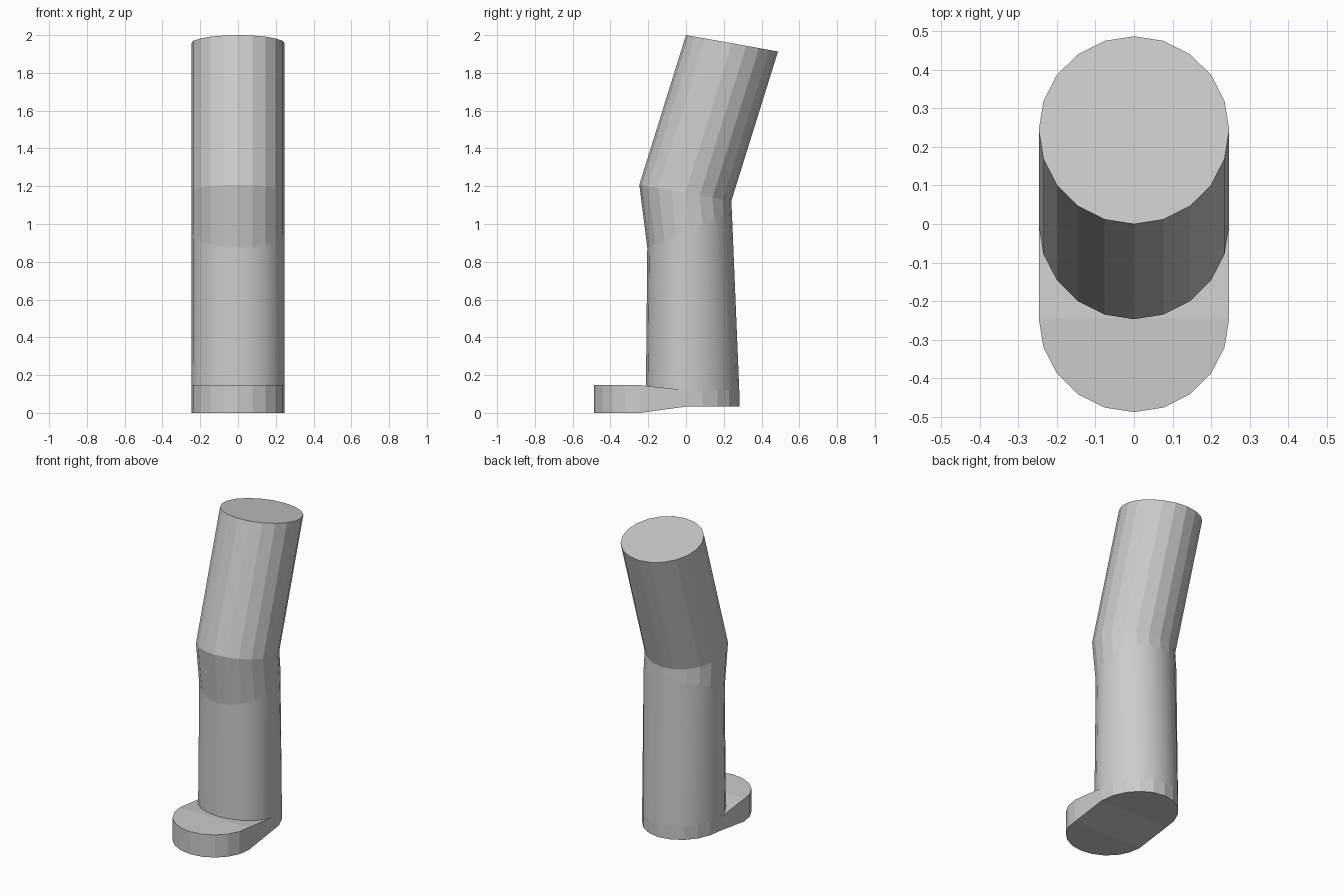
import bpy, bmesh
from math import sin, cos, pi

if "Cube" in bpy.data.objects:
    bpy.data.objects.remove(bpy.data.objects["Cube"])

N = 20      # sides around the limb
RX = 0.247  # half width everywhere


def make_object(name, bm):
    bmesh.ops.recalc_face_normals(bm, faces=bm.faces[:])
    mesh = bpy.data.meshes.new(name)
    bm.to_mesh(mesh)
    bm.free()
    obj = bpy.data.objects.new(name, mesh)
    bpy.context.collection.objects.link(obj)
    return obj


def ring(bm, front, mid, back):
    """Oval ring through (y, z) points at the front, sides and back."""
    verts = []
    for i in range(N):
        a = 2 * pi * i / N
        end, t = (back, sin(a)) if sin(a) > 0 else (front, -sin(a))
        y, z = (m + (e - m) * t for m, e in zip(mid, end))
        verts.append(bm.verts.new((RX * cos(a), y, z)))
    return verts


# Leg: bent thigh, knee wedge and smooth shin
bm = bmesh.new()
rings = [ring(bm, *r) for r in (
    ((0.0, 2.0), (0.244, 1.957), (0.487, 1.913)),
    ((-0.247, 1.208), (-0.003, 1.165), (0.24, 1.122)),
    ((-0.205, 0.875), (0.018, 0.968), (0.243, 1.06)),
    ((-0.212, 0.143), (0.0, 0.12), (0.282, 0.12)),
)]
bm.faces.new(rings[0])
for level, (upper, lower) in enumerate(zip(rings, rings[1:])):
    for i in range(N):
        j = (i + 1) % N
        face = bm.faces.new((upper[i], upper[j], lower[j], lower[i]))
        face.smooth = level == 2
make_object("leg", bm)

# Foot: thick round toe, sloped bridge and thinner round heel
bm = bmesh.new()


def half_disc(y, depth, z, direction):
    return [bm.verts.new((RX * cos(pi * i / 10), y + direction * depth * sin(pi * i / 10), z))
            for i in range(11)]


toe_top = half_disc(-0.245, 0.243, 0.147, -1)
toe_bottom = half_disc(-0.245, 0.243, 0.0, -1)
heel_top = half_disc(0.0, 0.282, 0.12, 1)
heel_bottom = half_disc(0.0, 0.282, 0.033, 1)
for disc in (toe_top, toe_bottom, heel_top, heel_bottom):
    bm.faces.new(disc)
for toe, heel in ((toe_top, heel_top), (toe_bottom, heel_bottom)):
    bm.faces.new((toe[0], toe[-1], heel[-1], heel[0]))
for end in (0, -1):
    bm.faces.new((toe_top[end], heel_top[end], heel_bottom[end], toe_bottom[end]))
for top, bottom in ((toe_top, toe_bottom), (heel_top, heel_bottom)):
    for i in range(10):
        bm.faces.new((top[i], top[i + 1], bottom[i + 1], bottom[i]))
make_object("foot", bm)
